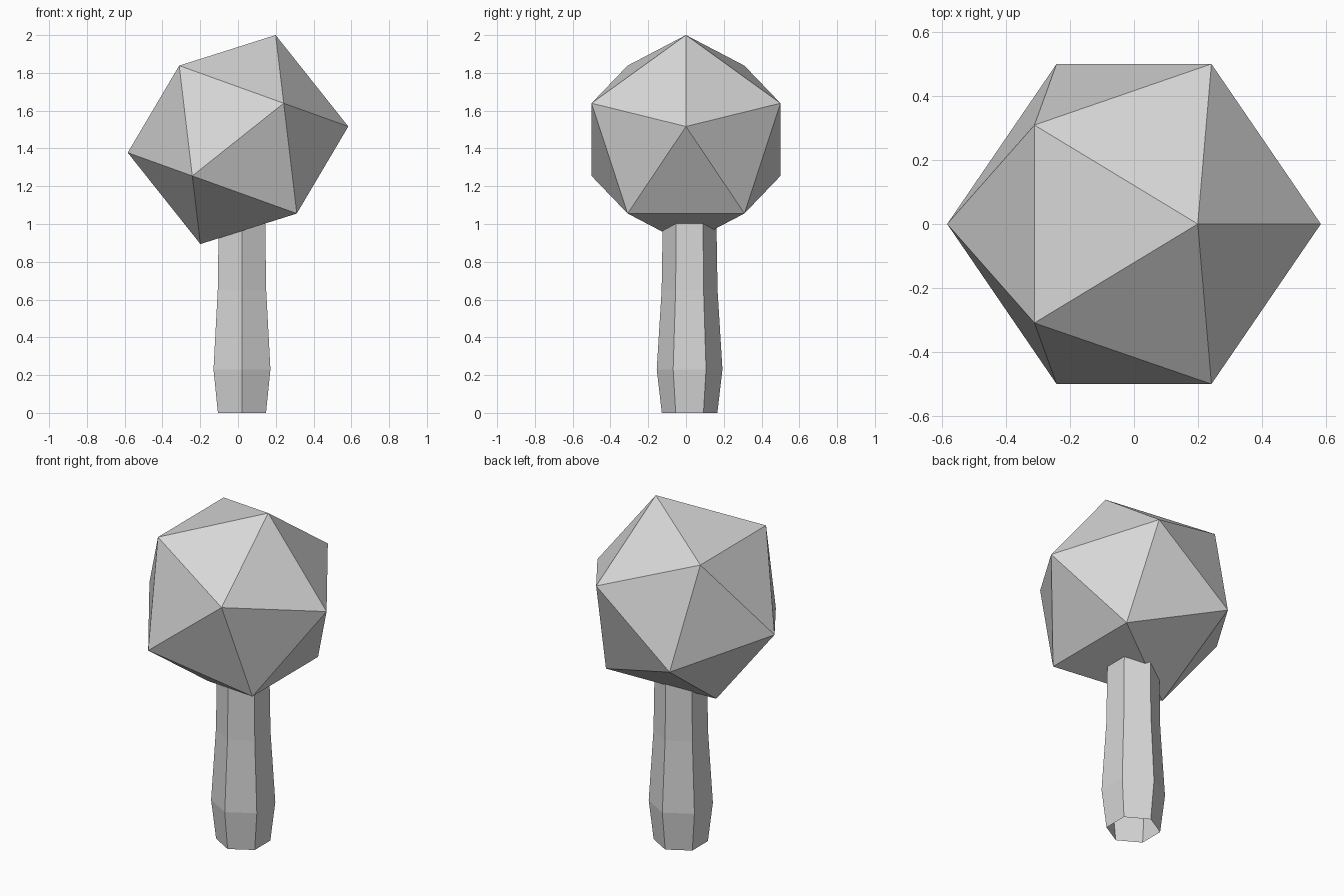
import bpy
import bmesh
from math import radians, sin, cos, pi
from mathutils import Matrix

cube = bpy.data.objects.get("Cube")
if cube:
    bpy.data.objects.remove(cube, do_unlink=True)

# Single flat colour
grey = bpy.data.materials.new("light_grey")
grey.use_nodes = True
colour = (0.68, 0.68, 0.68, 1.0)
grey.diffuse_color = colour
grey.node_tree.nodes["Principled BSDF"].inputs["Base Color"].default_value = colour


def add_object(name, bm):
    mesh = bpy.data.meshes.new(name)
    bm.to_mesh(mesh)
    bm.free()
    mesh.materials.append(grey)
    obj = bpy.data.objects.new(name, mesh)
    bpy.context.collection.objects.link(obj)
    return obj


# Head: a tilted twenty-sided ball
bm = bmesh.new()
place = Matrix.Translation((0, 0, 1.447)) @ Matrix.Rotation(radians(19.8), 4, "Y")
bmesh.ops.create_icosphere(bm, subdivisions=1, radius=0.588, matrix=place)
add_object("head", bm)

# Handle: six-sided tube, open at both ends, the upper end sunk in the head
SIDES = 6
profile = [(0.147, 0.0), (0.174, 0.23), (0.148, 0.65), (0.141, 1.08)]
bm = bmesh.new()
rings = []
for radius, z in profile:
    angles = [pi / 2 + 2 * pi * i / SIDES for i in range(SIDES)]
    rings.append([bm.verts.new((0.021 + radius * cos(a), 0.019 + radius * sin(a), z))
                  for a in angles])
for low, high in zip(rings, rings[1:]):
    for i in range(SIDES):
        j = (i + 1) % SIDES
        bm.faces.new((low[i], low[j], high[j], high[i]))
add_object("handle", bm)
